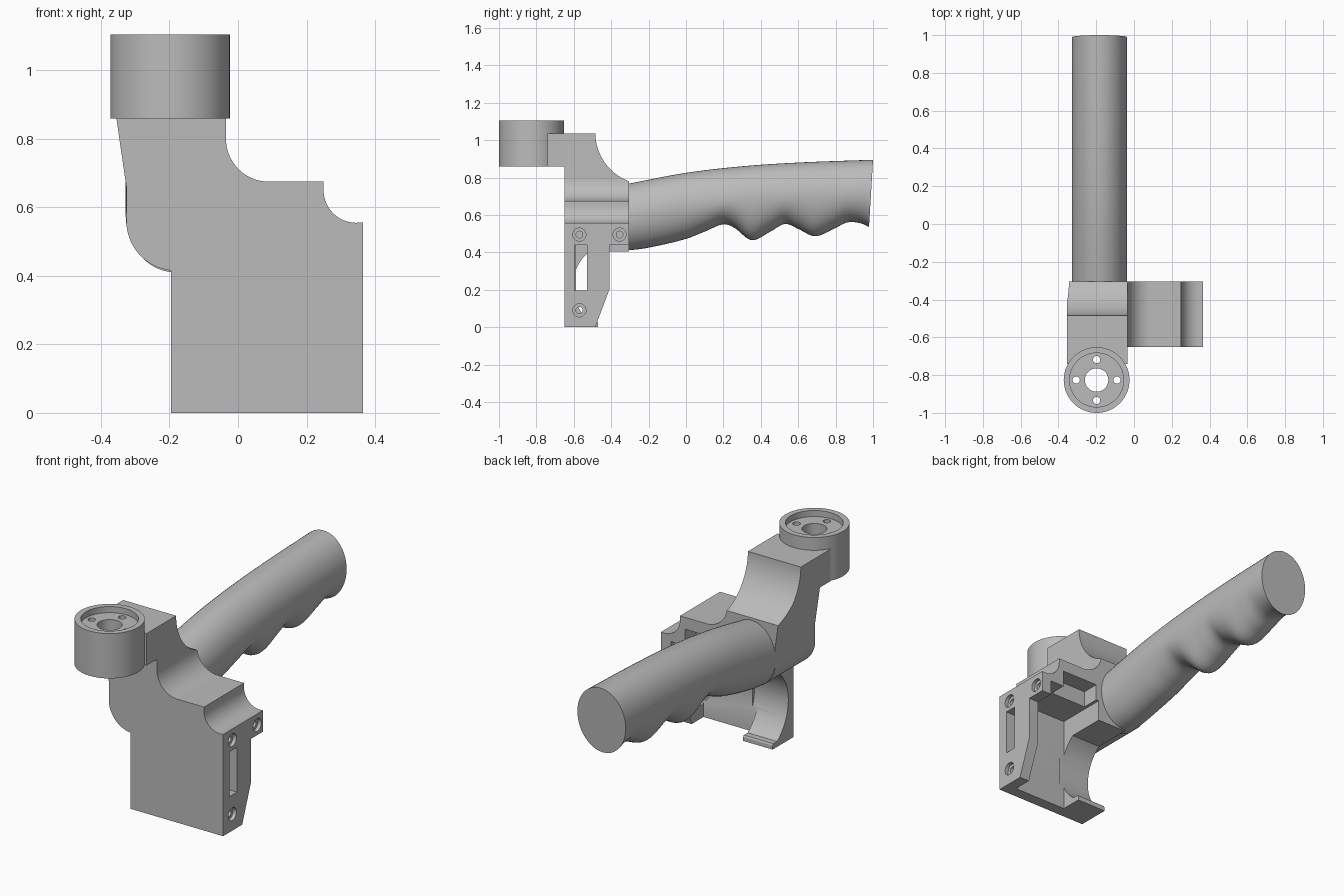
import bpy, bmesh, math

cube = bpy.data.objects.get("Cube")
if cube:
    bpy.data.objects.remove(cube, do_unlink=True)

grey = bpy.data.materials.new("plain grey")
grey.use_nodes = True
grey.diffuse_color = (0.5, 0.5, 0.5, 1)
grey.node_tree.nodes["Principled BSDF"].inputs["Base Color"].default_value = (0.5, 0.5, 0.5, 1)


def make_object(name, bm):
    bmesh.ops.recalc_face_normals(bm, faces=bm.faces)
    mesh = bpy.data.meshes.new(name)
    bm.to_mesh(mesh)
    bm.free()
    mesh.materials.append(grey)
    ob = bpy.data.objects.new(name, mesh)
    bpy.context.collection.objects.link(ob)
    return ob


def prism(name, axis, points, start, end):
    """Extrude a 2D outline along the named axis."""
    place = {"x": lambda a, b, t: (t, a, b),
             "y": lambda a, b, t: (a, t, b),
             "z": lambda a, b, t: (a, b, t)}[axis]
    bm = bmesh.new()
    rings = [[bm.verts.new(place(a, b, t)) for a, b in points] for t in (start, end)]
    n = len(points)
    bm.faces.new(rings[0])
    bm.faces.new(rings[1])
    for i in range(n):
        j = (i + 1) % n
        bm.faces.new((rings[0][i], rings[0][j], rings[1][j], rings[1][i]))
    return make_object(name, bm)


def arc(ca, cb, r, deg0, deg1, steps=16):
    angles = [math.radians(deg0 + (deg1 - deg0) * i / steps) for i in range(steps + 1)]
    return [(ca + r * math.cos(t), cb + r * math.sin(t)) for t in angles]


def disc(ca, cb, r, steps=48):
    return arc(ca, cb, r, 0, 360, steps)[:-1]


def rect(a0, a1, b0, b1):
    return [(a0, b0), (a1, b0), (a1, b1), (a0, b1)]


def boolean(target, other, operation="DIFFERENCE"):
    other.hide_render = True
    mod = target.modifiers.new("boolean", "BOOLEAN")
    mod.operation = operation
    mod.solver = "EXACT"
    mod.object = other
    bpy.context.view_layer.objects.active = target
    bpy.ops.object.modifier_apply(modifier=mod.name)
    bpy.data.objects.remove(other, do_unlink=True)


def cut(target, axis, points, start, end):
    boolean(target, prism("cutter", axis, points, start, end))


def smooth(ob):
    bpy.ops.object.select_all(action="DESELECT")
    ob.select_set(True)
    bpy.context.view_layer.objects.active = ob
    bpy.ops.object.shade_smooth_by_angle(angle=math.radians(30))


# Housing: column, shoulder and lower shell from one front outline
FRONT, BACK = -0.65, -0.305
outline = [(-0.195, 0), (0.365, 0), (0.365, 0.556)]
outline += arc(0.345, 0.65, 0.095, -90, -180)
outline += [(0.25, 0.675)]
outline += arc(0.09, 0.8, 0.125, -90, -180)
outline += [(-0.035, 1.035), (-0.355, 1.035), (-0.355, 0.86), (-0.326, 0.66)]
outline += arc(-0.181, 0.56, 0.145, 180, 264)
outline += [(-0.195, 0.405)]
housing = prism("housing", "y", outline, FRONT, BACK)

# Concave sweep behind the column
cut(housing, "x", disc(-0.207, 1.04, 0.278, 96), -0.6, 0.2)
# Hollow behind the front plate, with a raised pocket at the back
cut(housing, "y", rect(-0.017, 0.305, -0.1, 0.52), -0.587, -0.1)
cut(housing, "y", rect(0.0, 0.22, 0.4, 0.61), -0.4, -0.1)
# Curved finger rest with a lip at its foot
rest = arc(-0.37, 0.22, 0.235, 128, 234, 24)
rest += [(-0.475, 0.03), (-0.47, 0.022), (-0.47, -0.1), (-0.1, -0.1), (-0.1, 0.405)]
cut(housing, "x", rest, -0.5, 0.01)
# Tapered side plate
cut(housing, "x", [(-0.485, -0.1), (-0.485, 0), (-0.41, 0.2), (-0.41, 0.44),
                   (-0.1, 0.44), (-0.1, -0.1)], 0.2, 0.5)
# Slot and counterbored screw holes in the side plate
cut(housing, "x", rect(-0.595, -0.53, 0.195, 0.44), 0.2, 0.5)
for y, z in ((-0.57, 0.495), (-0.355, 0.495), (-0.57, 0.09)):
    cut(housing, "x", disc(y, z, 0.035, 32), 0.345, 0.5)
    cut(housing, "x", disc(y, z, 0.018, 24), 0.29, 0.5)
smooth(housing)

# Mounting ring and its bridge to the column
CX, CY = -0.198, -0.826
ring = prism("mounting_ring", "z", disc(CX, CY, 0.174, 96), 0.86, 1.105)
bridge = prism("bridge", "z", rect(-0.355, -0.035, -0.74, FRONT), 0.86, 1.035)
boolean(ring, bridge, "UNION")
cut(ring, "z", disc(CX, CY, 0.143, 72), 1.072, 1.2)
cut(ring, "z", disc(CX, CY, 0.062), 0.7, 1.2)
for hx, hy in disc(CX, CY, 0.108, 4):
    cut(ring, "z", disc(hx, hy, 0.019, 24), 0.7, 1.2)
smooth(ring)


# Grip: lofted ovals with finger grooves underneath
def curve_value(keys, y):
    i = max(k for k in range(len(keys) - 1) if keys[k][0] <= y + 1e-6)
    (y0, a), (y1, b) = keys[i], keys[i + 1]

    def slope(k):
        p, q = keys[max(k - 1, 0)], keys[min(k + 1, len(keys) - 1)]
        return (q[1] - p[1]) / (q[0] - p[0])
    h = y1 - y0
    t = (y - y0) / h
    return (a * (1 + 2 * t) * (1 - t) ** 2 + b * t * t * (3 - 2 * t)
            + h * t * (1 - t) * (slope(i) * (1 - t) - slope(i + 1) * t))


top_keys = [(-0.35, 0.755), (-0.305, 0.767), (0, 0.825), (0.3, 0.86), (0.6, 0.88), (1, 0.895)]
low_keys = [(-0.35, 0.41), (-0.305, 0.411), (-0.2, 0.425), (0, 0.472), (0.11, 0.515),
            (0.2, 0.55), (0.26, 0.53), (0.35, 0.465), (0.45, 0.51), (0.53, 0.552),
            (0.6, 0.525), (0.69, 0.486), (0.79, 0.525), (0.87, 0.56), (0.95, 0.555), (1, 0.535)]
bm = bmesh.new()
SIDES, STEPS = 48, 90
loops = []
for s in range(STEPS + 1):
    y = -0.35 + 1.35 * s / STEPS
    top, low = curve_value(top_keys, y), curve_value(low_keys, y)
    mid = top - 0.178
    loop = []
    for k in range(SIDES):
        a = 2 * math.pi * k / SIDES
        z = mid + math.sin(a) * ((top - mid) if math.sin(a) > 0 else (mid - low))
        slant = max(0, (y - 0.8) / 0.2) * (top - z) * 0.06
        loop.append(bm.verts.new((-0.182 + 0.146 * math.cos(a), y - slant, z)))
    loops.append(loop)
bm.faces.new(loops[0])
bm.faces.new(loops[-1])
for l0, l1 in zip(loops, loops[1:]):
    for k in range(SIDES):
        j = (k + 1) % SIDES
        bm.faces.new((l0[k], l0[j], l1[j], l1[k]))
smooth(make_object("grip", bm))
